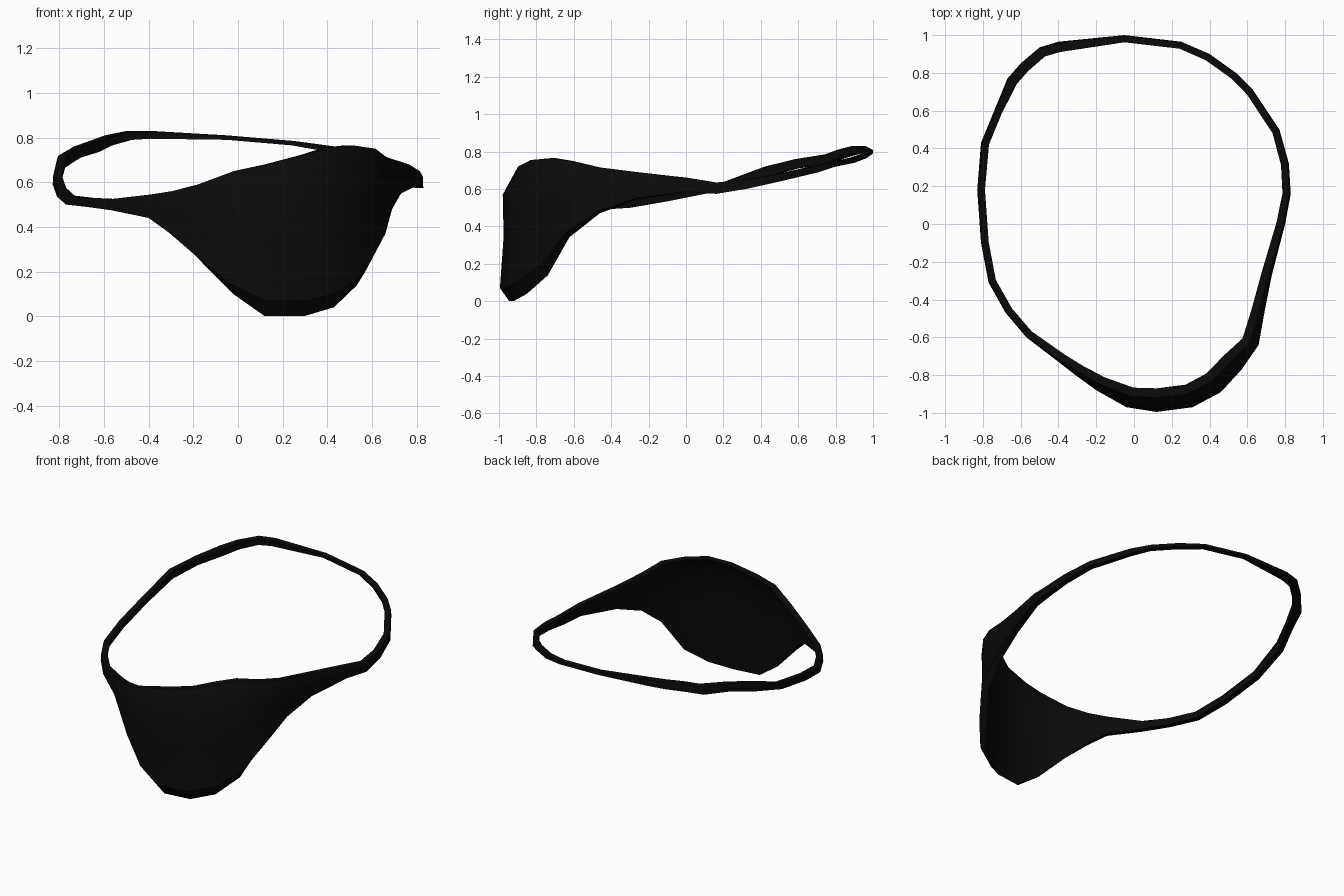
import bpy, bmesh, math
from mathutils import Vector

cube = bpy.data.objects.get("Cube")
if cube:
    bpy.data.objects.remove(cube, do_unlink=True)

black = bpy.data.materials.new("black fabric")
black.use_nodes = True
colour = (0.003, 0.003, 0.003, 1)
black.diffuse_color = colour
black.node_tree.nodes["Principled BSDF"].inputs["Base Color"].default_value = colour

# Outer outline of the band: x, y, top height, bottom height
patch_side = [
    (-.4, -.73, .545, .44), (-.31, -.8, .56, .375), (-.2, -.88, .59, .28),
    (-.04, -.97, .65, .15), (.12, -.995, .68, .07), (.31, -.97, .72, .07),
    (.46, -.89, .755, .11), (.57, -.77, .765, .2), (.66, -.64, .75, .37),
    (.69, -.47, .715, .48), (.73, -.27, .69, .55),
]
strap_side = [
    (.8, 0, .66, .585), (.83, .16, .635, .575), (.82, .32, .65, .6),
    (.77, .5, .68, .64), (.63, .71, .725, .69), (.54, .8, .745, .72),
    (.4, .9, .765, .74), (.25, .965, .785, .765), (-.05, 1, .81, .79),
    (-.4, .965, .83, .795), (-.5, .935, .83, .79), (-.6, .85, .81, .765),
    (-.67, .77, .785, .735), (-.74, .6, .76, .71), (-.81, .43, .72, .665),
    (-.83, .18, .63, .59), (-.81, -.1, .575, .535), (-.77, -.31, .54, .5),
    (-.68, -.47, .53, .49), (-.57, -.6, .525, .475),
]
stations = patch_side + strap_side
count = len(stations)

# Fraction down the band, and how far that row is set inward on the tall patch
rows = [(0, .075), (.18, .015), (.55, .02), (1, 0)]


def section(i):
    """Closed cross-section: outer rows downward, then inner rows upward."""
    x, y, top, bottom = stations[i]
    before, after = stations[i - 1], stations[(i + 1) % count]
    inward = Vector((before[1] - after[1], after[0] - before[0], 0)).normalized()
    height = top - bottom
    tall = min(1, height / .6)
    thickness = .035 + .015 * tall
    if y > .7 and x < -.3:
        thickness += .015
    outer, inner = [], []
    for down, inset in rows:
        p = Vector((x, y, top - height * down)) + inward * inset * tall
        outer.append(p)
        drop = .07 * tall ** 2 if down == 1 else 0
        inner.append(p + inward * thickness - Vector((0, 0, drop)))
    return outer + inner[::-1]


# Patch and strap share one continuous loop
bm = bmesh.new()
loops = [[bm.verts.new(p) for p in section(i)] for i in range(count)]
for i in range(count):
    a, b = loops[i], loops[(i + 1) % count]
    for j in range(len(a)):
        k = (j + 1) % len(a)
        bm.faces.new((a[j], b[j], b[k], a[k]))
bmesh.ops.recalc_face_normals(bm, faces=bm.faces)
mesh = bpy.data.meshes.new("eye_patch_and_strap")
bm.to_mesh(mesh)
bm.free()
mesh.materials.append(black)

eye_patch = bpy.data.objects.new("eye_patch_and_strap", mesh)
bpy.context.collection.objects.link(eye_patch)
bpy.ops.object.select_all(action="DESELECT")
eye_patch.select_set(True)
bpy.context.view_layer.objects.active = eye_patch
bpy.ops.object.shade_smooth_by_angle(angle=math.radians(35))
